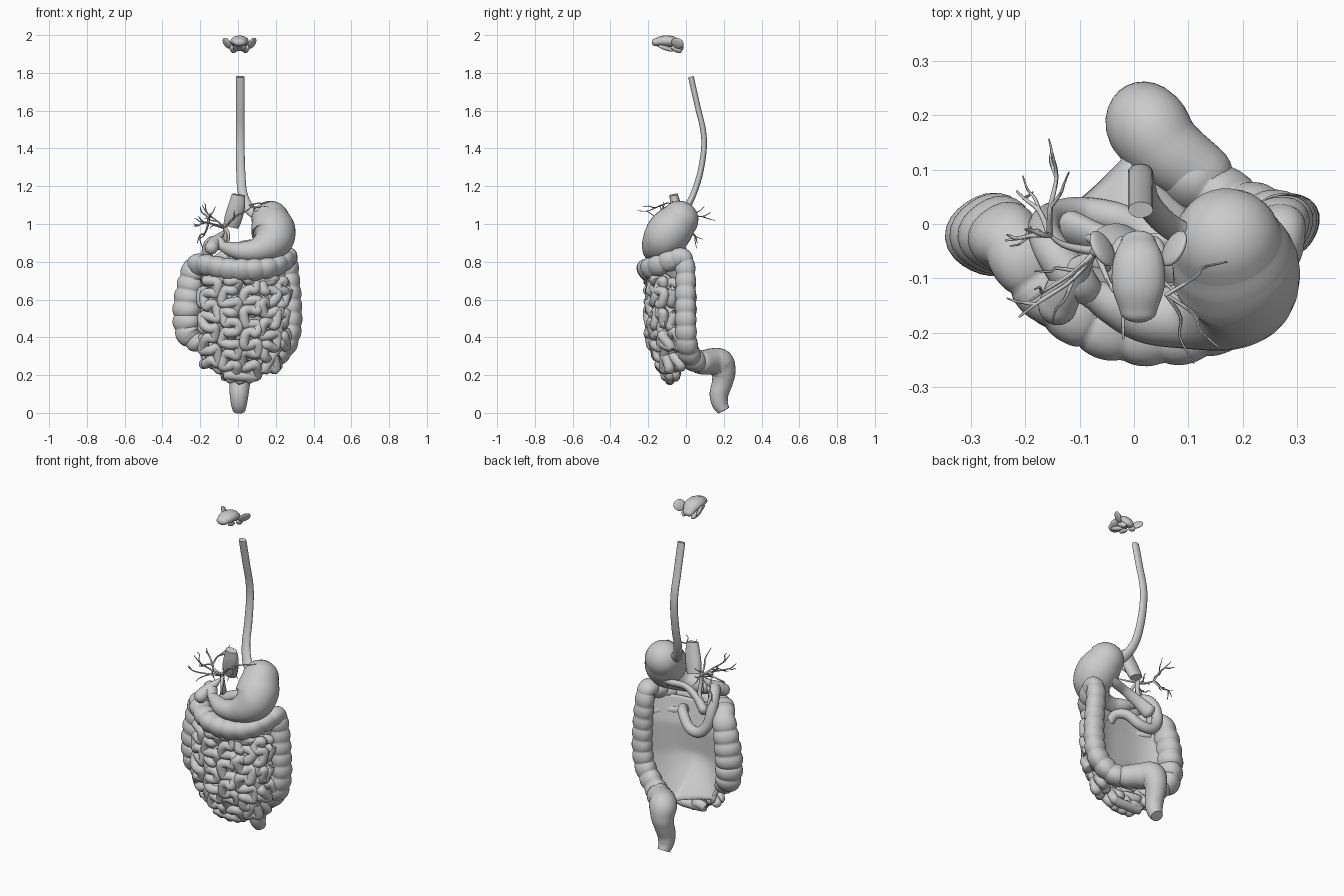
import bpy, bmesh, math, random
from mathutils import Vector

if "Cube" in bpy.data.objects:
    bpy.data.objects.remove(bpy.data.objects["Cube"])
random.seed(4)


def finish(name, bm):
    bmesh.ops.recalc_face_normals(bm, faces=bm.faces)
    me = bpy.data.meshes.new(name)
    bm.to_mesh(me)
    bm.free()
    ob = bpy.data.objects.new(name, me)
    bpy.context.collection.objects.link(ob)
    bpy.ops.object.select_all(action='DESELECT')
    ob.select_set(True)
    bpy.context.view_layer.objects.active = ob
    bpy.ops.object.shade_smooth_by_angle(angle=math.radians(60))
    return ob


def spline(pts, sub):
    # Catmull-Rom through (x, y, z, radius) points
    P = [Vector(p) for p in pts]
    P = [2 * P[0] - P[1]] + P + [2 * P[-1] - P[-2]]
    out = []
    for i in range(1, len(P) - 2):
        a, b, c, d = P[i - 1:i + 3]
        for k in range(sub):
            t = k / sub
            out.append(0.5 * (2 * b + (c - a) * t + (2 * a - 5 * b + 4 * c - d) * t * t
                              + (3 * b - a - 3 * c + d) * t ** 3))
    return out + [P[-2]]


def tube(name, pts, sides=16, sub=8, flat=1.0, ends=(True, True), pouch=0):
    s = spline(pts, sub)
    path = [(v.xyz, v.w) for v in s]
    angles = [math.radians(a) for a in (87, 75, 60, 45, 30, 15)]
    t0 = (path[0][0] - path[1][0]).normalized()
    t1 = (path[-1][0] - path[-2][0]).normalized()
    p0, r0 = path[0]
    p1, r1 = path[-1]
    head = [(p0 + t0 * r0 * math.sin(a) * flat, r0 * math.cos(a)) for a in angles] if ends[0] else []
    tail = [(p1 + t1 * r1 * math.sin(a) * flat, r1 * math.cos(a)) for a in reversed(angles)] if ends[1] else []
    path = head + path + tail
    bm = bmesh.new()
    rings, arc, n = [], 0, Vector((1, 0, 0.013))
    for i, (p, r) in enumerate(path):
        q0, q1 = path[max(i - 1, 0)][0], path[min(i + 1, len(path) - 1)][0]
        t = (q1 - q0).normalized()
        n = (n - t * n.dot(t)).normalized()
        b = t.cross(n)
        if i:
            arc += (p - path[i - 1][0]).length
        ring = []
        for k in range(sides):
            a = 2 * math.pi * k / sides
            rr = r
            if pouch:
                rr *= (0.88 + 0.16 * abs(math.sin(math.pi * arc / pouch)) ** 0.6) * (1 - 0.05 * math.cos(3 * a))
            ring.append(bm.verts.new(p + n * rr * math.cos(a) + b * rr * flat * math.sin(a)))
        rings.append(ring)
    for A, B in zip(rings, rings[1:]):
        for k in range(sides):
            j = (k + 1) % sides
            bm.faces.new((A[k], A[j], B[j], B[k]))
    bm.faces.new(rings[0])
    bm.faces.new(rings[-1])
    return finish(name, bm)


def blob(name, c, scale, rot=(0, 0, 0)):
    bm = bmesh.new()
    bmesh.ops.create_uvsphere(bm, u_segments=20, v_segments=12, radius=1)
    ob = finish(name, bm)
    ob.location, ob.scale, ob.rotation_euler = c, scale, rot
    return ob


# Tongue and salivary glands
tube("tongue", [(.008, -.16, 1.962, .034), (.008, -.115, 1.968, .048), (.008, -.065, 1.962, .046),
                (.008, -.032, 1.935, .032)], flat=.62)
for side, word in ((-1, "right"), (1, "left")):
    X = lambda d: .008 + side * d
    blob("parotid_gland_" + word, (X(.066), -.045, 1.957), (.011, .036, .032), (0, side * .5, -side * .5))
    blob("jaw_gland_" + word, (X(.035), -.05, 1.925), (.016, .032, .016), (-.5, 0, side * .3))
    blob("under_tongue_gland_" + word, (X(.022), -.105, 1.93), (.011, .045, .012), (-.3, 0, side * .2))

# Oesophagus
tube("oesophagus", [(.012, .026, 1.78, .023), (.012, .062, 1.62, .023), (.012, .09, 1.5, .023),
                    (.012, .095, 1.4, .023), (.015, .075, 1.27, .024), (.025, .04, 1.16, .025),
                    (.06, .0, 1.08, .028), (.11, -.03, 1.04, .03)], flat=.65, ends=(False, False))

# Stomach
tube("stomach", [(.172, -.035, 1.022, .101), (.18, -.06, .993, .112), (.188, -.09, .958, .117),
                 (.183, -.122, .92, .11), (.15, -.15, .885, .088), (.09, -.168, .86, .062),
                 (.02, -.168, .856, .05), (-.04, -.145, .868, .039), (-.075, -.13, .88, .027)],
     sides=28, sub=10)

# Duodenum, pancreas, gallbladder
tube("duodenum", [(-.075, -.13, .88, .025), (-.11, -.1, .9, .038), (-.15, -.05, .89, .033),
                  (-.165, -.01, .82, .03), (-.15, .01, .73, .03), (-.1, .02, .675, .03),
                  (-.03, .01, .68, .029), (.03, -.02, .73, .028), (.07, -.07, .74, .026),
                  (.08, -.12, .7, .025)], sub=12)
tube("pancreas", [(.21, .0, .92, .018), (.12, -.02, .9, .026), (.03, -.04, .89, .026),
                  (-.05, -.03, .85, .032), (-.11, -.01, .8, .04)], flat=.7)
tube("gallbladder", [(-.14, -.15, .875, .036), (-.125, -.115, .9, .034), (-.1, -.08, .93, .022),
                     (-.08, -.06, .955, .009)])
tube("liver_vein", [(.002, -.065, 1.155, .034), (-.006, -.055, 1.1, .044), (-.022, -.04, 1.04, .047),
                    (-.036, -.025, .99, .042)], flat=.65, ends=(False, False))

# Bile ducts
tube("main_bile_duct", [(-.12, -.01, .8, .009), (-.07, -.03, .87, .011), (-.065, -.05, .94, .012),
                        (-.07, -.05, .99, .011)], sides=8)
tube("second_duct", [(-.06, -.07, .88, .007), (-.05, -.08, .94, .008), (-.07, -.05, .99, .009)], sides=8)


def branch(start, tip, r, level):
    a, b = Vector(start), Vector(tip)
    ln = (b - a).length
    jit = lambda k: Vector([random.uniform(-k, k) * ln for _ in range(3)])
    m1, m2 = a.lerp(b, .4) + jit(.08), a.lerp(b, .7) + jit(.08)
    tube("bile_branch", [(*a, r), (*m1, r * .8), (*m2, r * .6), (*b, r * .35)], sides=6, sub=4)
    if level:
        for m, f in ((m1, .4), (m2, .3)):
            branch(m, m + (b - a) * f + jit(.25), r * .65, level - 1)


# Main stem to the liver side, then twigs
fork = (-.155, -.02, 1.01)
hub = (-.07, -.05, .98)
branch(hub, fork, .009, 0)
for start, tip, lev in ((fork, (-.235, -.03, .99), 1), (fork, (-.15, .13, 1.06), 1), (fork, (-.2, -.01, 1.09), 1),
                        (fork, (-.215, .06, .9), 1), (hub, (-.21, -.17, 1.04), 1), (hub, (-.19, -.14, 1.1), 1),
                        (hub, (.08, -.13, 1.1), 0), (hub, (-.02, -.21, 1.07), 0)):
    branch(start, tip, .006, lev)
for tip in ((.17, -.07, 1.12), (.16, -.23, 1.09), (.11, -.255, 1.07)):
    branch((.06, -.13, 1.1), tip, .004, 0)

# Large intestine
tube("colon", [(-.225, -.04, .375, .05), (-.262, -.025, .43, .068), (-.268, -.02, .55, .073),
               (-.25, -.02, .68, .068), (-.222, -.04, .775, .06), (-.165, -.12, .785, .055),
               (-.06, -.185, .765, .058), (.07, -.2, .76, .058), (.18, -.165, .775, .055),
               (.25, -.075, .81, .052), (.265, -.015, .82, .05), (.27, .0, .75, .052),
               (.282, .0, .6, .054), (.282, .002, .46, .055), (.255, .008, .36, .056),
               (.18, .035, .285, .058), (.1, .09, .265, .062), (.04, .14, .27, .064)],
     sides=24, sub=18, pouch=.068)
tube("rectum", [(.12, .09, .265, .062), (.06, .135, .272, .07), (.025, .18, .262, .076), (.015, .198, .21, .064),
                (.01, .192, .16, .055), (.006, .175, .1, .05), (.005, .18, .05, .043),
                (.006, .2, .012, .033)], sides=24, ends=(True, False))
tube("appendix", [(-.225, -.02, .36, .012), (-.19, -.01, .33, .011), (-.18, .0, .28, .009)], sides=10)

# Small intestine: columns of sideways loops in two layers
columns = [(-.145, .27, .69), (-.04, .2, .7), (.065, .2, .7), (.165, .24, .7), (.235, .36, .69)]


def coils(name, depth, jitter):
    pts = []
    for i, (x, z0, z1) in enumerate(columns):
        n = round((z1 - z0) / .056)
        col, way = [], 1
        wide = .033 if i < 4 else .015
        for k in range(n + 1):
            z = z0 + (z1 - z0) * k / n
            for s in (-way, 0, way):
                u = x + s * wide + random.uniform(-jitter, jitter)
                w = z + random.uniform(-jitter, jitter)
                y = -.195 + .09 * (abs(u - .02) / .24) ** 2.5 + .1 * max(0, (.45 - w) / .27) ** 1.5
                col.append((u, y + depth + random.uniform(-.012, .012), w, .0265))
            way = -way
        pts += col if i % 2 == 0 else col[::-1]
    tube(name, pts, sides=12, sub=5)


coils("small_intestine_front", 0, .012)
coils("small_intestine_back", .05, .016)
tube("lower_loops", [(.09, -.1, .23, .026), (.06, -.09, .18, .026), (.035, -.1, .22, .026), (.01, -.085, .172, .026),
                     (-.015, -.1, .23, .026), (-.04, -.09, .18, .026), (-.075, -.1, .24, .026),
                     (-.1, -.08, .23, .026), (-.13, -.09, .28, .026)], sides=12)
tube("ileum_end", [(-.13, -.09, .36, .025), (-.18, -.06, .4, .024), (-.23, -.03, .42, .024)], sides=12)

# Mesentery sheet closing the back between the colon sides
bm = bmesh.new()
NX, NZ = 28, 28
grid = []
for j in range(NZ + 1):
    v = j / NZ
    line = []
    for i in range(NX + 1):
        u = i / NX * 2 - 1
        z = .285 + .5 * v
        x = u * (.2 + .05 * min(1, v * 3)) + .008
        y = -.085 + .075 * abs(u) ** 3 + .22 * max(0, 1 - v * 2.4) ** 1.6 * max(0, 1 - abs(x + .005) / .2)
        y -= .04 * max(0, v - .7) / .3
        line.append(bm.verts.new((x, y, z)))
    grid.append(line)
for j in range(NZ):
    for i in range(NX):
        bm.faces.new((grid[j][i], grid[j][i + 1], grid[j + 1][i + 1], grid[j + 1][i]))
sheet = finish("mesentery", bm)
mod = sheet.modifiers.new("thickness", 'SOLIDIFY')
mod.thickness = .004
